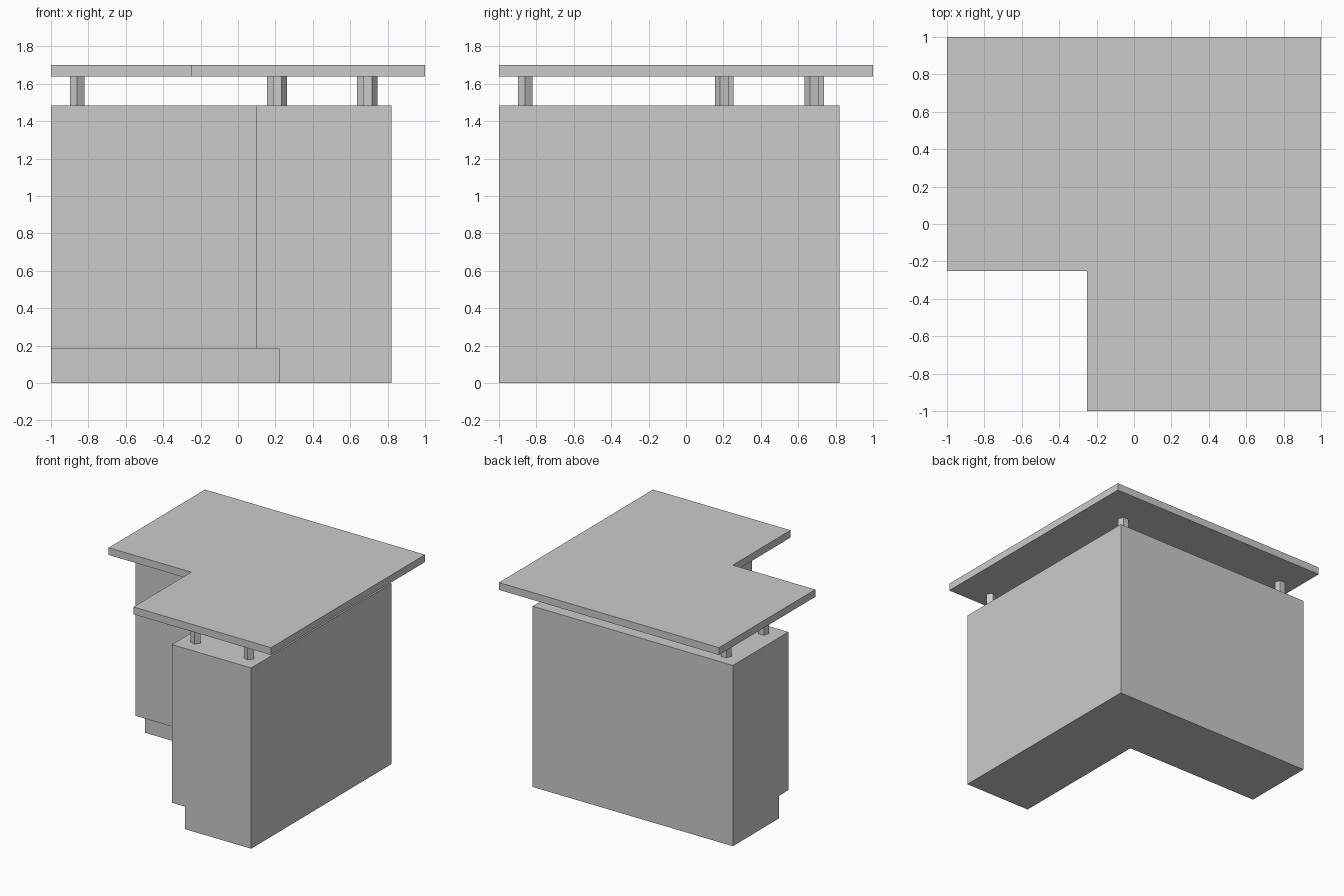
import bpy
import bmesh
import math

cube = bpy.data.objects.get("Cube")
if cube:
    bpy.data.objects.remove(cube, do_unlink=True)

grey = bpy.data.materials.new("plain_grey")
grey.use_nodes = True
grey.diffuse_color = (0.6, 0.6, 0.6, 1)
grey.node_tree.nodes["Principled BSDF"].inputs["Base Color"].default_value = grey.diffuse_color


def add_prism(name, outline, bottom, top):
    """Extrude a counter-clockwise outline upwards into a closed solid."""
    bm = bmesh.new()
    face = bm.faces.new([bm.verts.new((x, y, bottom)) for x, y in outline])
    result = bmesh.ops.extrude_face_region(bm, geom=[face], use_keep_orig=True)
    raised = [v for v in result["geom"] if isinstance(v, bmesh.types.BMVert)]
    bmesh.ops.translate(bm, verts=raised, vec=(0, 0, top - bottom))
    bmesh.ops.recalc_face_normals(bm, faces=bm.faces)
    mesh = bpy.data.meshes.new(name)
    bm.to_mesh(mesh)
    bm.free()
    mesh.materials.append(grey)
    obj = bpy.data.objects.new(name, mesh)
    bpy.context.collection.objects.link(obj)
    return obj


def corner_outline(outer, inner):
    """L-shaped outline with its notch towards -x and -y."""
    return [(-1, inner), (inner, inner), (inner, -1),
            (outer, -1), (outer, outer), (-1, outer)]


FLOOR, KICK, CABINET, TOP_UNDER, TOP = 0, 0.185, 1.485, 1.64, 1.70

# Cabinet: recessed plinth and body joined into one stepped solid
plinth = corner_outline(0.82, 0.22)
body = corner_outline(0.82, 0.10)
cabinet = add_prism("counter_body", body, FLOOR, CABINET)
cutter = add_prism("toe_kick_cutter",
                   [(-1.1, -1.1), (0.22, -1.1), (0.22, 0.22), (-1.1, 0.22)],
                   -0.1, KICK)
cutter.hide_render = True
recess = cabinet.modifiers.new("toe_kick", "BOOLEAN")
recess.operation = "DIFFERENCE"
recess.solver = "EXACT"
recess.object = cutter

# Apply the recess and discard its cutter
depsgraph = bpy.context.evaluated_depsgraph_get()
finished = bpy.data.meshes.new_from_object(cabinet.evaluated_get(depsgraph))
cabinet.modifiers.clear()
cabinet.data = finished
bpy.data.objects.remove(cutter, do_unlink=True)

# Raised worktop
add_prism("worktop", corner_outline(1.0, -0.25), TOP_UNDER, TOP)

# Five-sided posts: centre and the direction of one edge
posts = {
    "front_inner_post": (0.22, -0.86, 0),
    "front_outer_post": (0.705, -0.86, 0),
    "side_inner_post": (-0.86, 0.22, -90),
    "side_outer_post": (-0.86, 0.705, -90),
    "corner_inner_post": (0.195, 0.195, -90),
    "corner_outer_post": (0.675, 0.675, -90),
}
for name, (x, y, turn) in posts.items():
    angles = [math.radians(turn + 72 * i) for i in range(5)]
    ring = [(x + 0.041 * math.cos(a), y + 0.041 * math.sin(a)) for a in angles]
    add_prism(name, ring, CABINET, TOP_UNDER)
